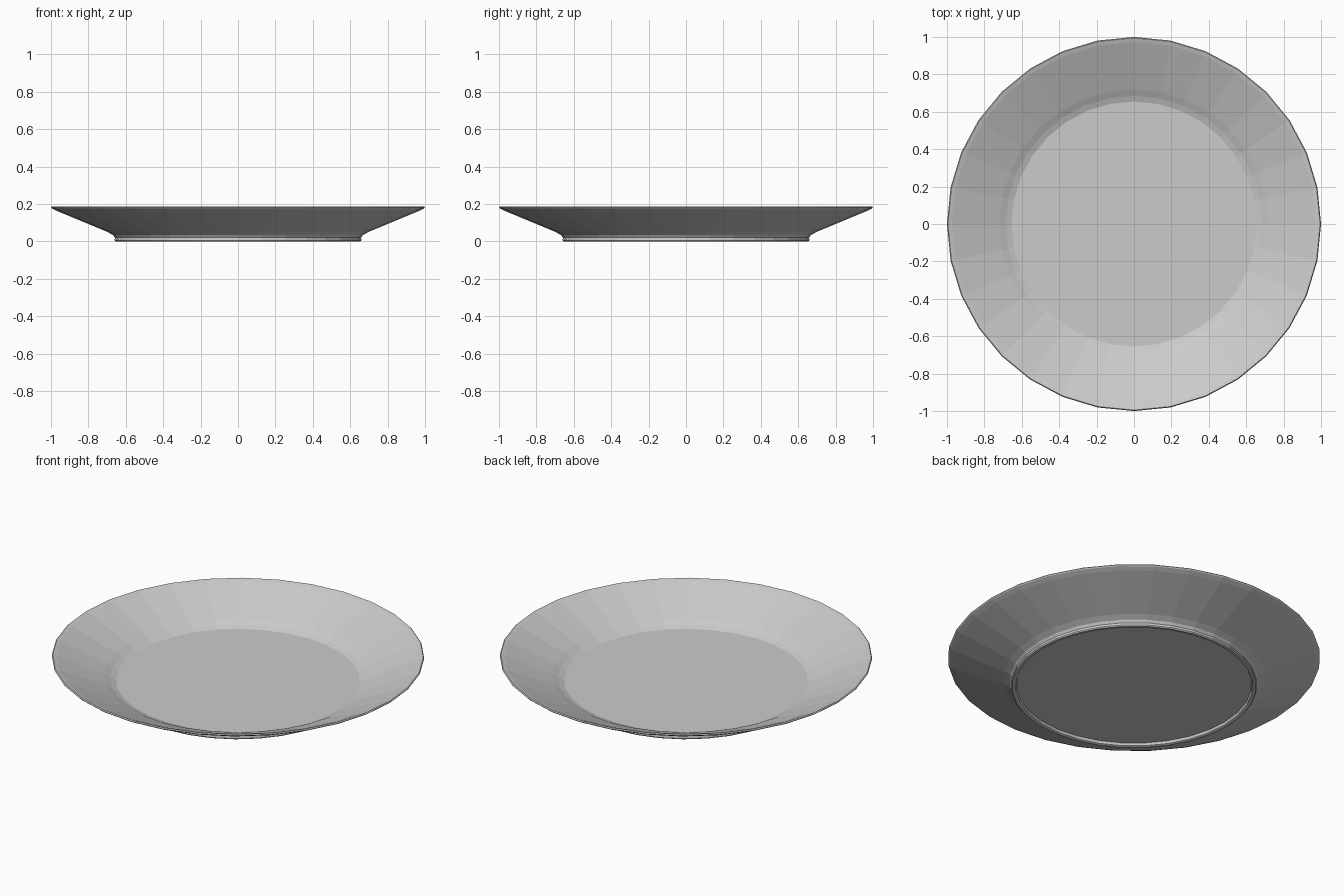
import bpy, bmesh
from math import cos, sin, tau

if "Cube" in bpy.data.objects:
    bpy.data.objects.remove(bpy.data.objects["Cube"])

SEGMENTS = 32

# Cross-section (radius, height) from underside centre, around the rim, to the floor
profile = [
    (0.632, 0.017), (0.637, 0.003), (0.643, 0.0),                # recessed base, foot inside
    (0.655, 0.0), (0.66, 0.006), (0.658, 0.02), (0.668, 0.034),  # foot ring outside
    (0.70, 0.052), (0.97, 0.164), (0.995, 0.177),                # outer wall
    (1.0, 0.183), (0.995, 0.188), (0.973, 0.181),                # rim lip
    (0.72, 0.072), (0.685, 0.054), (0.655, 0.043),               # inner wall to floor
]

bm = bmesh.new()
rings = [[bm.verts.new((r * cos(tau * i / SEGMENTS), r * sin(tau * i / SEGMENTS), z))
          for i in range(SEGMENTS)] for r, z in profile]

# Bands between neighbouring rings
for low, high in zip(rings, rings[1:]):
    for i in range(SEGMENTS):
        j = (i + 1) % SEGMENTS
        bm.faces.new((low[i], low[j], high[j], high[i]))

# Flat underside and eating surface
bm.faces.new(rings[0][::-1])
bm.faces.new(rings[-1])
bmesh.ops.recalc_face_normals(bm, faces=bm.faces)

mesh = bpy.data.meshes.new("plate")
bm.to_mesh(mesh)
bm.free()
plate = bpy.data.objects.new("plate", mesh)
bpy.context.collection.objects.link(plate)
